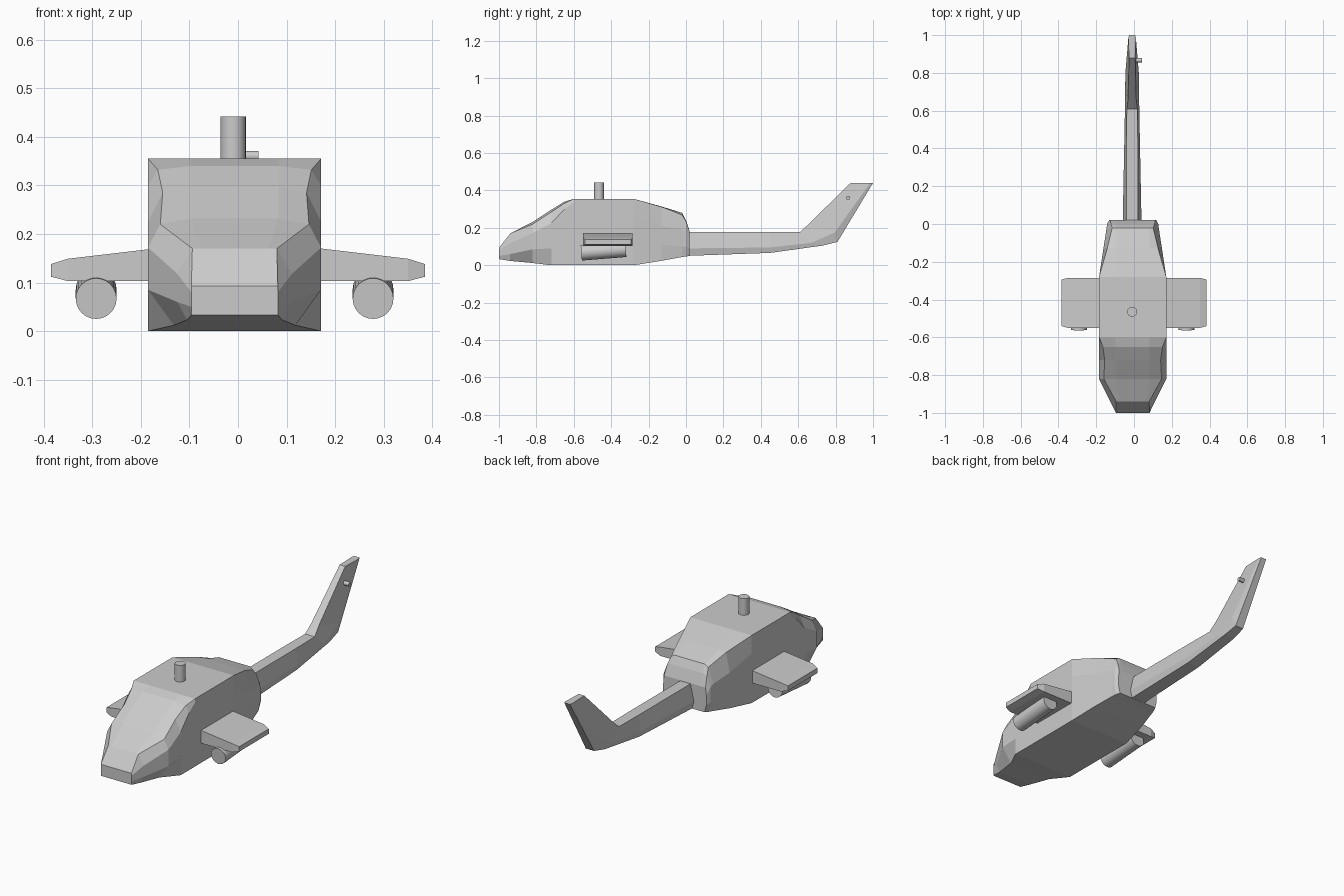
import bpy, bmesh, math
from mathutils import Vector, Matrix

if "Cube" in bpy.data.objects:
    bpy.data.objects.remove(bpy.data.objects["Cube"])

CX = -0.007  # hull centre line


def make_object(name, bm):
    bmesh.ops.remove_doubles(bm, verts=bm.verts, dist=0.0005)
    bmesh.ops.recalc_face_normals(bm, faces=bm.faces)
    me = bpy.data.meshes.new(name)
    bm.to_mesh(me)
    bm.free()
    ob = bpy.data.objects.new(name, me)
    bpy.context.collection.objects.link(ob)
    return ob


def loft(name, rings):
    """Bridge closed rings of points and cap both ends."""
    bm = bmesh.new()
    vs = [[bm.verts.new(p) for p in r] for r in rings]
    n = len(vs[0])
    for a, b in zip(vs, vs[1:]):
        for i in range(n):
            j = (i + 1) % n
            bm.faces.new((a[i], a[j], b[j], b[i]))
    bm.faces.new(vs[0])
    bm.faces.new(vs[-1])
    return make_object(name, bm)


def mirrored(half, cx):
    """Half points (x, y, z) from bottom to top become a closed ring."""
    right = [(cx + x, y, z) for x, y, z in half]
    left = [(cx - x, y, z) for x, y, z in reversed(half)]
    return right + left


def rod(name, start, end, radius, sides):
    a, b = Vector(start), Vector(end)
    d = b - a
    mat = Matrix.Translation((a + b) / 2) @ d.to_track_quat('Z', 'Y').to_matrix().to_4x4()
    bm = bmesh.new()
    bmesh.ops.create_cone(bm, cap_ends=True, segments=sides, radius1=radius,
                          radius2=radius, depth=d.length, matrix=mat)
    ob = make_object(name, bm)
    bpy.ops.object.select_all(action='DESELECT')
    ob.select_set(True)
    bpy.context.view_layer.objects.active = ob
    bpy.ops.object.shade_smooth_by_angle(angle=math.radians(40))
    return ob


# Hull: y, then (half width, z) for belly, chine, sill, window edge, roof
hull = [
    (-1.0, (.089, .033), (.089, .05), (.089, .08), (.089, .093), (.07, .093)),
    (-.94, (.098, .023), (.118, .06), (.118, .118), (.087, .17), (.07, .17)),
    (-.82, (.125, .012), (.178, .085), (.178, .172), (.153, .22), (.09, .232)),
    (-.72, (.178, 0), (.178, .09), (.178, .225), (.148, .285), (.09, .297)),
    (-.65, (.178, 0), (.178, .10), (.178, .30), (.158, .332), (.09, .34)),
    (-.60, (.178, 0), (.178, .10), (.178, .335), (.178, .355), (.09, .355)),
    (-.28, (.178, 0), (.178, .10), (.178, .26), (.178, .355), (.09, .355)),
    (-.13, (.155, .024), (.155, .11), (.155, .21), (.135, .312), (.09, .314)),
    (-.02, (.13, .044), (.138, .10), (.138, .19), (.108, .268), (.09, .28)),
    (.00, (.125, .047), (.136, .10), (.136, .18), (.115, .235), (.09, .24)),
    (.02, (.115, .05), (.125, .09), (.125, .14), (.12, .18), (.09, .18)),
]
loft("fuselage", [mirrored([(x, s[0], z) for x, z in s[1:]], CX) for s in hull])

# Tail boom and fin: bottom, middle and top edges as (half width, y, z)
tail = [
    ((.04, 0, .05), (.05, 0, .09), (.03, 0, .177)),
    ((.035, .45, .066), (.041, .45, .095), (.03, .45, .177)),
    ((.03, .73, .105), (.037, .67, .12), (.028, .61, .177)),
    ((.024, .81, .125), (.036, .795, .175), (.022, .655, .22)),
    ((.016, 1.0, .44), (.02, .985, .44), (.016, .88, .44)),
]
loft("tail_boom_and_fin", [mirrored(s, -.01) for s in tail])

# Rotor mast and tail rotor stub
rod("rotor_mast", (-.01, -.465, .33), (-.01, -.465, .442), .026, 24)
rod("tail_rotor_stub", (-.01, .867, .36), (.042, .867, .36), .011, 12)

# Stub wings and slung pods: x, lower z, upper z, front y, rear y
wing = [(.12, .103, .176, -.55, -.285), (.35, .103, .149, -.55, -.285),
        (.385, .112, .138, -.54, -.295)]
for side, sx in (("left", -1), ("right", 1)):
    loft(side + "_wing", [[(sx * x, yf, lo), (sx * x, yr, lo),
                           (sx * x, yr, hi), (sx * x, yf, hi)]
                          for x, lo, hi, yf, yr in wing])
    px = CX + sx * .285
    rod(side + "_pod", (px, -.56, .067), (px, -.322, .086), .042, 24)
